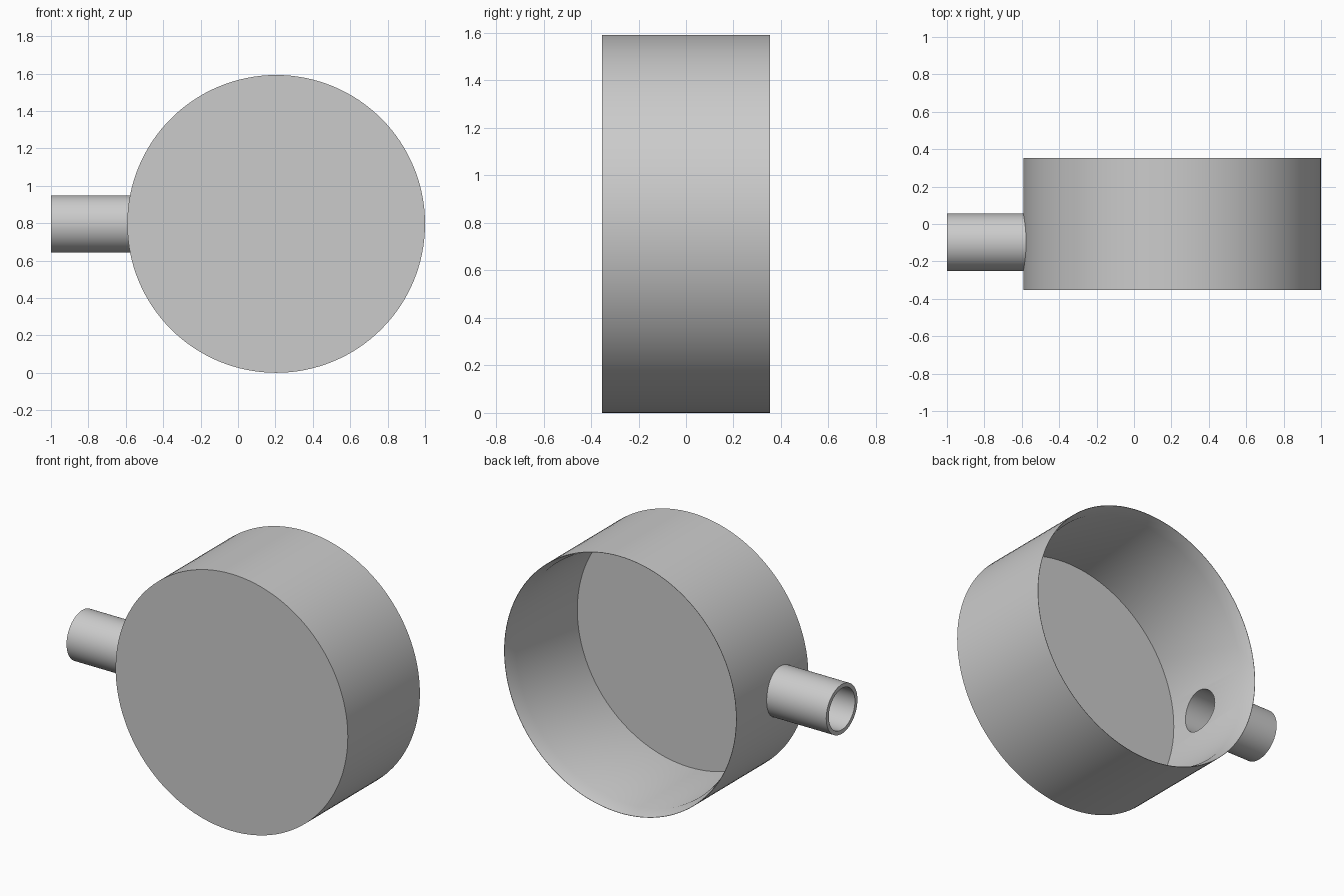
import bpy, bmesh, math
from mathutils import Matrix, Vector

if "Cube" in bpy.data.objects:
    bpy.data.objects.remove(bpy.data.objects["Cube"])

R, HALF, WALL, LIP = 0.796, 0.353, 0.025, 0.08
CX, CZ = 0.204, 0.796
PIPE_Y, PIPE_R, BORE_R = -0.098, 0.153, 0.128

grey = bpy.data.materials.new("grey")
grey.diffuse_color = (0.6, 0.6, 0.6, 1)
grey.use_nodes = True
grey.node_tree.nodes["Principled BSDF"].inputs["Base Color"].default_value = grey.diffuse_color


def lathe(name, profile, axis, origin, steps, closed=False):
    """Spin (radius, distance along axis) points around an x or y axis."""
    bm = bmesh.new()
    along = Vector((1, 0, 0)) if axis == 'X' else Vector((0, 1, 0))
    out = Vector((0, 0, 1))
    pts = profile + profile[:1] if closed else profile
    verts = [bm.verts.new(along * d + out * r) for r, d in pts]
    edges = [bm.edges.new(p) for p in zip(verts, verts[1:])]
    bmesh.ops.spin(bm, geom=verts + edges, cent=(0, 0, 0), axis=along,
                   angle=math.tau, steps=steps)
    bmesh.ops.remove_doubles(bm, verts=bm.verts, dist=1e-5)
    bmesh.ops.recalc_face_normals(bm, faces=bm.faces)
    bmesh.ops.transform(bm, matrix=Matrix.Translation(origin), verts=bm.verts)
    mesh = bpy.data.meshes.new(name)
    bm.to_mesh(mesh)
    bm.free()
    mesh.materials.append(grey)
    obj = bpy.data.objects.new(name, mesh)
    bpy.context.collection.objects.link(obj)
    return obj


def smooth(obj):
    bpy.ops.object.select_all(action='DESELECT')
    obj.select_set(True)
    bpy.context.view_layer.objects.active = obj
    bpy.ops.object.shade_smooth_by_angle(angle=math.radians(30))


# Round cup, open at the back, with an inner lip that thins to the rim
cup = lathe("cup", [(0, -HALF), (R, -HALF), (R, HALF), (R - 0.002, HALF),
                    (R - WALL, HALF - LIP), (R - WALL, -HALF + WALL), (0, -HALF + WALL)],
            'Y', (CX, 0, CZ), 128)

# Hollow side pipe, ending inside the cup wall
pipe = lathe("side_pipe", [(PIPE_R, -1), (PIPE_R, -0.57), (BORE_R, -0.57), (BORE_R, -1)],
             'X', (0, PIPE_Y, CZ), 64, closed=True)

# Bore through the cup wall
cutter = lathe("bore_cutter", [(0, -0.8), (BORE_R, -0.8), (BORE_R, -0.3), (0, -0.3)],
               'X', (0, PIPE_Y, CZ), 64)
cutter.hide_render = True
bore = cup.modifiers.new("bore", 'BOOLEAN')
bore.operation = 'DIFFERENCE'
bore.solver = 'EXACT'
bore.object = cutter
bpy.context.view_layer.objects.active = cup
bpy.ops.object.modifier_apply(modifier=bore.name)
bpy.data.objects.remove(cutter)

for part in (cup, pipe):
    smooth(part)
